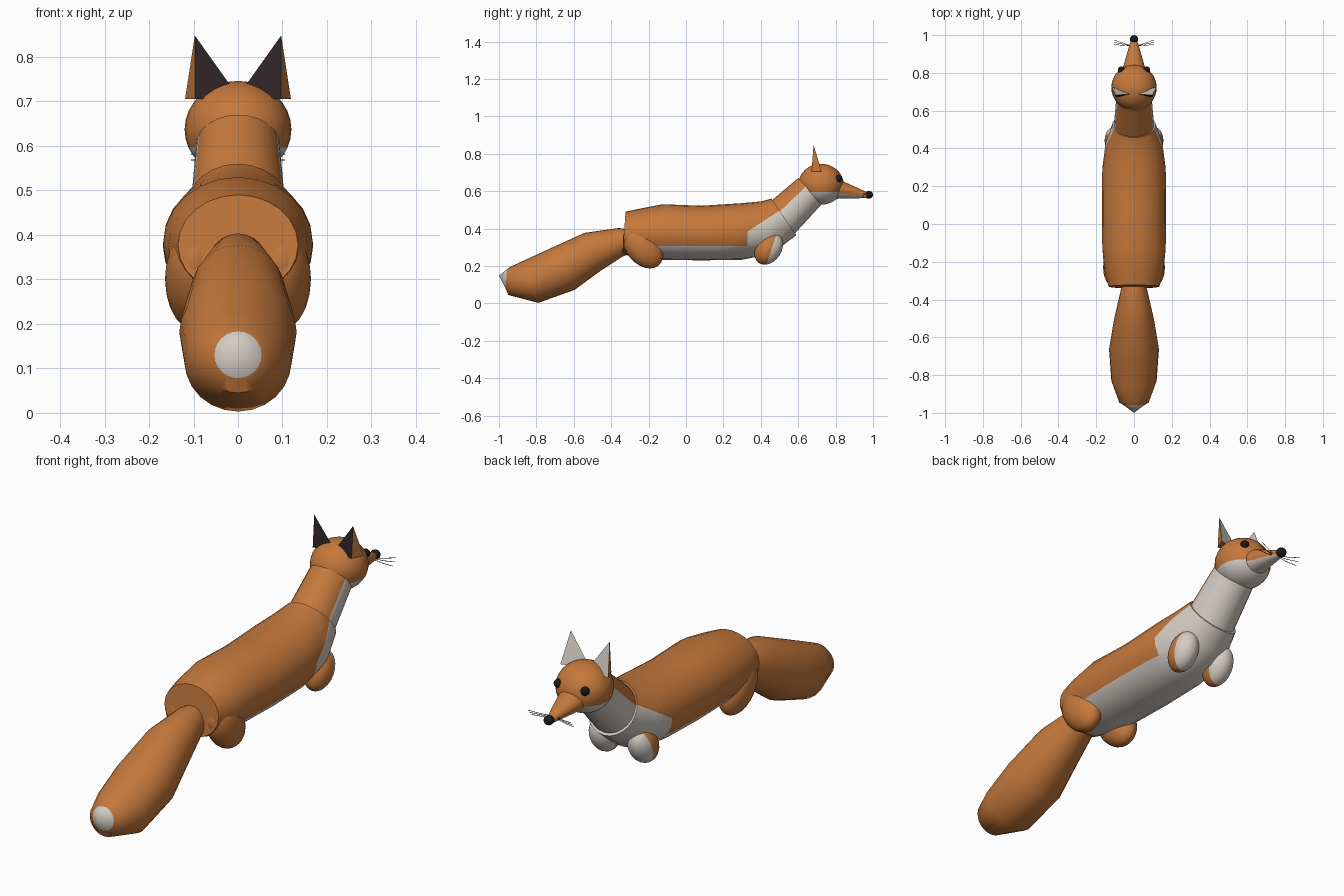
import bpy, bmesh
from math import sin, cos, pi, radians
from mathutils import Vector, Matrix

cube = bpy.data.objects.get("Cube")
if cube:
    bpy.data.objects.remove(cube, do_unlink=True)


def material(name, color):
    m = bpy.data.materials.new(name)
    m.use_nodes = True
    m.diffuse_color = (*color, 1)
    m.node_tree.nodes["Principled BSDF"].inputs["Base Color"].default_value = (*color, 1)
    return m


orange = material("orange fur", (0.56, 0.19, 0.045))
white = material("white fur", (0.66, 0.61, 0.56))
dark = material("dark ear fur", (0.03, 0.02, 0.02))
black = material("black", (0.01, 0.01, 0.012))


def finish(bm, name, mats, rule=None, cuts=(), smooth=True):
    """Cut along colour borders, colour the faces by rule, make the object."""
    for co, no in cuts:
        bmesh.ops.bisect_plane(bm, geom=bm.verts[:] + bm.edges[:] + bm.faces[:],
                               plane_co=co, plane_no=no)
    bmesh.ops.recalc_face_normals(bm, faces=bm.faces[:])
    if rule:
        for f in bm.faces:
            f.material_index = int(rule(f.calc_center_median()))
    me = bpy.data.meshes.new(name)
    bm.to_mesh(me)
    bm.free()
    for m in mats:
        me.materials.append(m)
    if smooth:
        me.shade_smooth()
        me.set_sharp_from_angle(angle=radians(50))
    ob = bpy.data.objects.new(name, me)
    bpy.context.collection.objects.link(ob)
    return ob


def loft(rings, sides=24, tip=None):
    """Skin elliptical rings given as top (y, z), bottom (y, z), half width."""
    bm = bmesh.new()
    loops = []
    for top, bottom, rx in rings:
        t, b = Vector((0, *top)), Vector((0, *bottom))
        mid, up = (t + b) / 2, (t - b) / 2
        loops.append([bm.verts.new(mid + up * cos(a) + Vector((rx * sin(a), 0, 0)))
                      for a in (2 * pi * i / sides for i in range(sides))])
    for l0, l1 in zip(loops, loops[1:]):
        for i in range(sides):
            j = (i + 1) % sides
            bm.faces.new((l0[i], l0[j], l1[j], l1[i]))
    bm.faces.new(loops[0])
    if tip:
        end = bm.verts.new((0, *tip))
        for i in range(sides):
            bm.faces.new((loops[-1][i], loops[-1][(i + 1) % sides], end))
    else:
        bm.faces.new(loops[-1])
    return bm


def ball(center, radii, tilt=0, segments=24):
    """Ellipsoid, tilted about the x axis by degrees."""
    bm = bmesh.new()
    bmesh.ops.create_uvsphere(bm, u_segments=segments, v_segments=segments // 2, radius=1)
    bm.transform(Matrix.Translation(center) @ Matrix.Rotation(radians(tilt), 4, 'X')
                 @ Matrix.Diagonal((*radii, 1)))
    return bm


# Body with a white belly and chest
def chest_line(y):
    return 0.385 + 0.65 * (y - 0.33)


def belly(c):
    return c.y > -0.3 and (c.z < 0.308 or (c.y > 0.33 and c.z < chest_line(c.y)))


finish(loft([((-0.323, 0.49), (-0.34, 0.265), 0.135),
             ((-0.24, 0.508), (-0.25, 0.24), 0.157),
             ((-0.125, 0.53), (-0.125, 0.233), 0.168),
             ((0.083, 0.522), (0.083, 0.23), 0.169),
             ((0.29, 0.535), (0.297, 0.233), 0.168),
             ((0.40, 0.545), (0.46, 0.265), 0.15),
             ((0.457, 0.56), (0.59, 0.365), 0.115)]),
       "body", [orange, white], belly,
       [((0, 0, 0.308), (0, 0, 1)), ((0, 0.33, 0), (0, 1, 0)),
        ((0, -0.3, 0), (0, 1, 0)), ((0, 0.33, chest_line(0.33)), (0, -0.65, 1))])

# Neck with a white throat
throat_co, throat_no = Vector((0, 0.49, 0.48)), Vector((0, -0.69, 0.72))
finish(loft([((0.44, 0.535), (0.565, 0.355), 0.108),
             ((0.60, 0.67), (0.73, 0.535), 0.094)]),
       "neck", [orange, white], lambda c: (c - throat_co).dot(throat_no) < 0,
       [(throat_co, throat_no)])

# Head with white cheeks
finish(ball((0, 0.722, 0.637), (0.12, 0.121, 0.109), segments=32),
       "head", [orange, white], lambda c: c.z < 0.596,
       [((0, 0, 0.596), (0, 0, 1))])

# Snout with a white underside
jaw_co, jaw_no = Vector((0, 0.82, 0.588)), Vector((0, 0.11, 1))
finish(loft([((0.76, 0.69), (0.76, 0.558), 0.08),
             ((0.83, 0.657), (0.83, 0.56), 0.058),
             ((0.965, 0.596), (0.965, 0.563), 0.019)]),
       "snout", [orange, white], lambda c: (c - jaw_co).dot(jaw_no) < 0,
       [(jaw_co, jaw_no)])
finish(ball((0, 0.978, 0.581), (0.022, 0.022, 0.021), segments=16), "nose", [black])

# Tail with a white tip
finish(loft([((-0.30, 0.395), (-0.29, 0.27), 0.055),
             ((-0.36, 0.403), (-0.34, 0.25), 0.07),
             ((-0.543, 0.377), (-0.46, 0.172), 0.105),
             ((-0.73, 0.292), (-0.596, 0.072), 0.132),
             ((-0.87, 0.228), (-0.79, 0.003), 0.12),
             ((-0.94, 0.195), (-0.95, 0.045), 0.078),
             ((-0.957, 0.183), (-0.964, 0.078), 0.053)], tip=(-1, 0.148)),
       "tail", [orange, white], lambda c: c.y < -0.962)


def ear(name, s):
    """Three-sided ear: white inside, dark back, orange outer edge."""
    bm = bmesh.new()
    tip, front, back, inner = [bm.verts.new((s * x, y, z)) for x, y, z in (
        (0.097, 0.682, 0.848), (0.119, 0.725, 0.705),
        (0.097, 0.671, 0.705), (-0.005, 0.69, 0.705))]
    faces = [(tip, front, back), (tip, front, inner), (tip, back, inner), (front, back, inner)]
    for vs, index in zip(faces, (0, 1, 2, 0)):
        bm.faces.new(vs).material_index = index
    finish(bm, name, [orange, white, dark], smooth=False)


def whiskers(name, s):
    """Three thin curved hairs."""
    cu = bpy.data.curves.new(name, 'CURVE')
    cu.dimensions = '3D'
    cu.bevel_depth = 0.0012
    cu.bevel_resolution = 1
    for k in (-1, 0, 1):
        sp = cu.splines.new('POLY')
        sp.points.add(2)
        path = [(0.016, 0.943, 0.58 + 0.004 * k), (0.06, 0.952 + 0.006 * k, 0.579 + 0.009 * k),
                (0.106, 0.962 + 0.012 * k, 0.582 + 0.014 * k)]
        for p, (x, y, z) in zip(sp.points, path):
            p.co = (s * x, y, z, 1)
    cu.materials.append(black)
    bpy.context.collection.objects.link(bpy.data.objects.new(name, cu))


# Paired parts
paw_co, paw_no = Vector((0, 0.452, 0.275)), Vector((0, 0.9, -0.3))
for side, s in (("left", 1), ("right", -1)):
    ear(side + "_ear", s)
    whiskers(side + "_whiskers", s)
    finish(ball((s * 0.067, 0.815, 0.667), (0.019, 0.019, 0.019), segments=16),
           side + "_eye", [black])
    finish(ball((s * 0.098, -0.23, 0.302), (0.066, 0.09, 0.13), 40),
           side + "_hind_leg", [orange])
    finish(ball((s * 0.096, 0.442, 0.292), (0.06, 0.068, 0.092), -35),
           side + "_front_leg", [orange, white],
           lambda c: (c - paw_co).dot(paw_no) > 0, [(paw_co, paw_no)])
